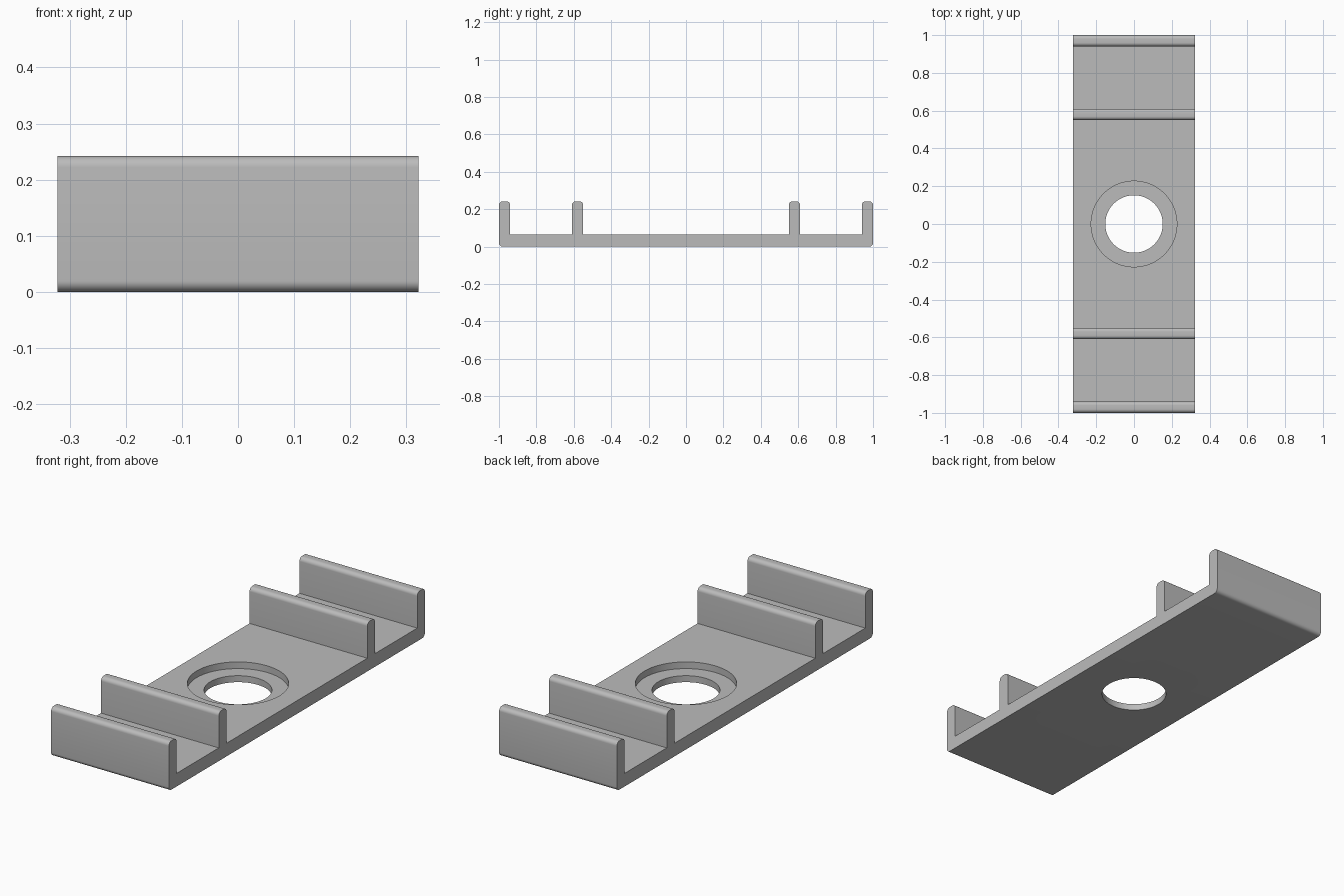
import bpy, bmesh, math

if "Cube" in bpy.data.objects:
    bpy.data.objects.remove(bpy.data.objects["Cube"], do_unlink=True)

HALF_W = 0.322      # half width in x
FLOOR = 0.065       # base thickness
TOP = 0.242         # wall height
ROUND = 0.02        # edge rounding

grey = bpy.data.materials.new("light_grey")
grey.use_nodes = True
colour = (0.5, 0.5, 0.5, 1)
grey.diffuse_color = colour
grey.node_tree.nodes["Principled BSDF"].inputs["Base Color"].default_value = colour


def arc(y, z, start):
    """Quarter circle, counter-clockwise from a start angle in degrees."""
    steps = 8
    return [(y + ROUND * math.cos(math.radians(start + 90 * i / steps)),
             z + ROUND * math.sin(math.radians(start + 90 * i / steps)))
            for i in range(steps + 1)]


def wall_top(inner, outer):
    """Rounded top of one wall, from its +y side to its -y side."""
    return arc(outer - ROUND, TOP - ROUND, 0) + arc(inner + ROUND, TOP - ROUND, 90)


# Side profile: flat base with four upright walls
profile = arc(-1 + ROUND, ROUND, 180) + arc(1 - ROUND, ROUND, 270)
profile += wall_top(0.94, 1.0) + [(0.94, FLOOR), (0.61, FLOOR)]
profile += wall_top(0.55, 0.61) + [(0.55, FLOOR), (-0.55, FLOOR)]
profile += wall_top(-0.61, -0.55) + [(-0.61, FLOOR), (-0.94, FLOOR)]
profile += wall_top(-1.0, -0.94)

# Extrude the profile across the width
bm = bmesh.new()
face = bm.faces.new([bm.verts.new((-HALF_W, y, z)) for y, z in profile])
out = bmesh.ops.extrude_face_region(bm, geom=[face])
moved = [v for v in out["geom"] if isinstance(v, bmesh.types.BMVert)]
bmesh.ops.translate(bm, verts=moved, vec=(2 * HALF_W, 0, 0))
bmesh.ops.remove_doubles(bm, verts=bm.verts, dist=0.0001)
bmesh.ops.recalc_face_normals(bm, faces=bm.faces)
mesh = bpy.data.meshes.new("bracket_plate")
bm.to_mesh(mesh)
bm.free()
mesh.materials.append(grey)
plate = bpy.data.objects.new("bracket_plate", mesh)
bpy.context.collection.objects.link(plate)


def drill(name, radius, bottom):
    """Cut a round hole down to the given height."""
    bpy.ops.mesh.primitive_cylinder_add(vertices=96, radius=radius, depth=0.4,
                                        location=(0, 0, bottom + 0.2))
    cutter = bpy.context.object
    cutter.name = name
    cutter.hide_render = True
    cutter.data.materials.append(grey)
    mod = plate.modifiers.new(name, "BOOLEAN")
    mod.operation = "DIFFERENCE"
    mod.solver = "EXACT"
    mod.object = cutter
    bpy.ops.object.select_all(action="DESELECT")
    plate.select_set(True)
    bpy.context.view_layer.objects.active = plate
    bpy.ops.object.modifier_apply(modifier=name)
    bpy.data.objects.remove(cutter, do_unlink=True)


# Recessed seat and through hole
drill("recess_cutter", 0.227, 0.032)
drill("hole_cutter", 0.152, -0.1)

bpy.ops.object.shade_smooth_by_angle(angle=math.radians(30))
